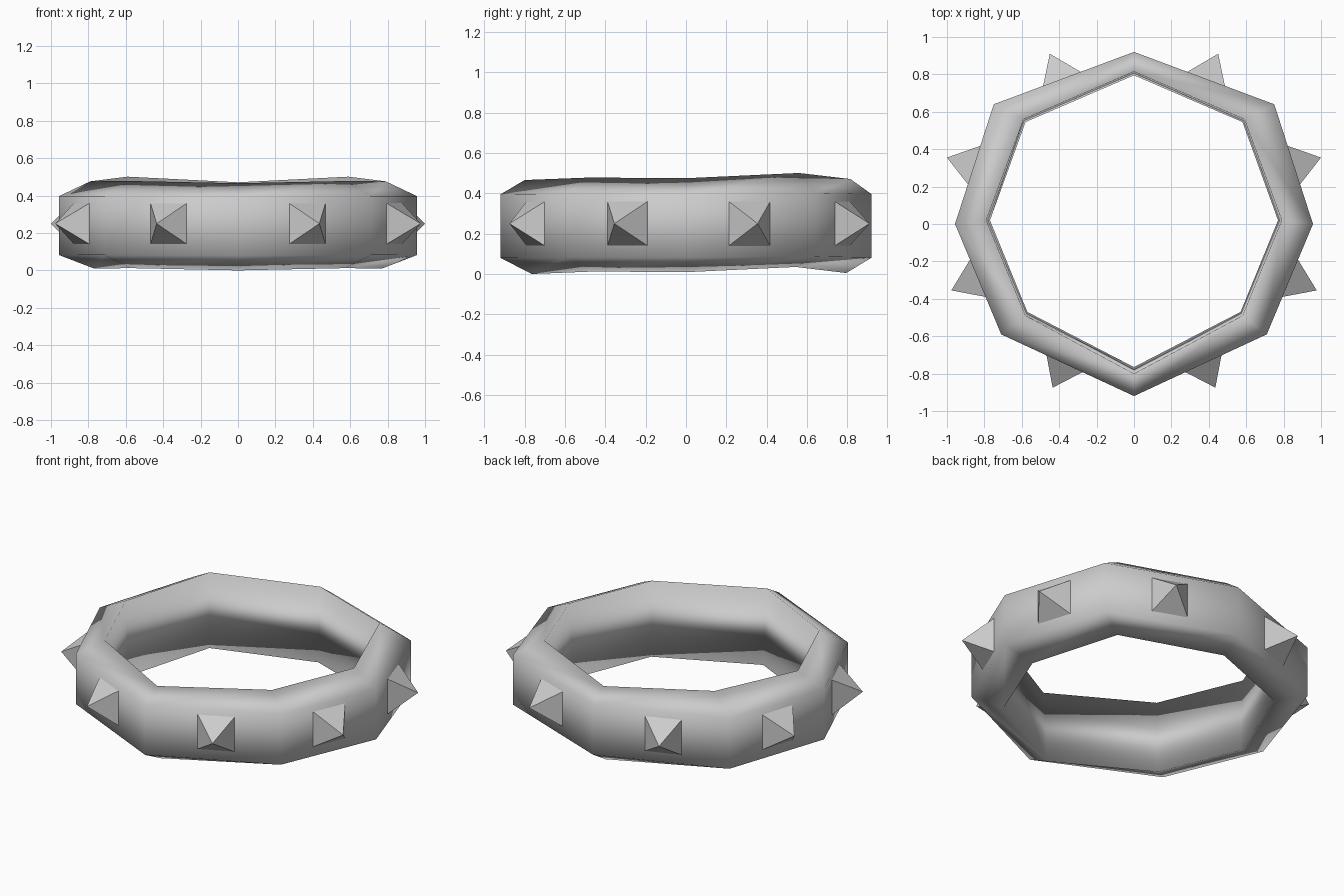
import bpy, bmesh
from mathutils import Vector

if "Cube" in bpy.data.objects:
    bpy.data.objects.remove(bpy.data.objects["Cube"], do_unlink=True)


def make_material(name, value):
    mat = bpy.data.materials.new(name)
    mat.use_nodes = True
    colour = (value, value, value, 1)
    mat.diffuse_color = colour
    mat.node_tree.nodes["Principled BSDF"].inputs["Base Color"].default_value = colour
    return mat


grey = make_material("light grey", 0.6)


def finish(name, bm, smooth):
    bmesh.ops.recalc_face_normals(bm, faces=bm.faces)
    for face in bm.faces:
        face.smooth = smooth
    mesh = bpy.data.meshes.new(name)
    bm.to_mesh(mesh)
    bm.free()
    mesh.materials.append(grey)
    obj = bpy.data.objects.new(name, mesh)
    bpy.context.collection.objects.link(obj)
    return obj


# Corners of the band from front to back:
# outer xy, top inner xy, bottom inner xy, vertical shift
corners = [
    ((0, -.92), (0, -.80), (0, -.765), 0),
    ((.71, -.59), (.58, -.49), (.57, -.47), .012),
    ((.957, 0), (.79, .02), (.77, .02), .01),
    ((.75, .64), (.59, .56), (.58, .545), .035),
    ((0, .92), (0, .815), (0, .795), .005),
]


def flip(corner):
    return tuple((-p[0], p[1]) for p in corner[:3]) + (corner[3],)


loop = corners + [flip(c) for c in corners[-2:0:-1]]

# Eight-sided band with a four-sided section, bevelled outward
bm = bmesh.new()
rings = []
for outer, top, bottom, lift in loop:
    section = [
        (*outer, .08 + lift * .2),
        (*outer, .395 + lift * .2),
        (*top, .466 + lift),
        (*bottom, lift),
    ]
    rings.append([bm.verts.new(p) for p in section])
for i, ring in enumerate(rings):
    after = rings[(i + 1) % len(rings)]
    for j in range(4):
        k = (j + 1) % 4
        bm.faces.new((ring[j], after[j], after[k], ring[k]))
finish("band", bm, True)

# Pyramid studs: base centre and tip on one side, repeated on the other
studs = {
    "front": ((.37, -.745), (.435, -.875)),
    "side_front": ((.835, -.29), (.977, -.355)),
    "side_back": ((.855, .315), (1.0, .355)),
    "back": ((.385, .775), (.45, .91)),
}
half_width, half_height, mid_z = .108, .11, .25
for i, (place, (base, tip)) in enumerate(studs.items()):
    edge = Vector(corners[i + 1][0]) - Vector(corners[i][0])
    along = Vector((*edge.normalized(), 0)) * half_width
    up = Vector((0, 0, half_height))
    for side, sign in (("left", 1), ("right", -1)):
        bm = bmesh.new()
        centre = Vector((*base, mid_z))
        points = [centre - along - up, centre + along - up,
                  centre + along + up, centre - along + up,
                  Vector((*tip, mid_z))]
        verts = [bm.verts.new((p.x * sign, p.y, p.z)) for p in points]
        bm.faces.new(verts[:4])
        for j in range(4):
            bm.faces.new((verts[j], verts[(j + 1) % 4], verts[4]))
        finish(f"{place}_stud_{side}", bm, False)
